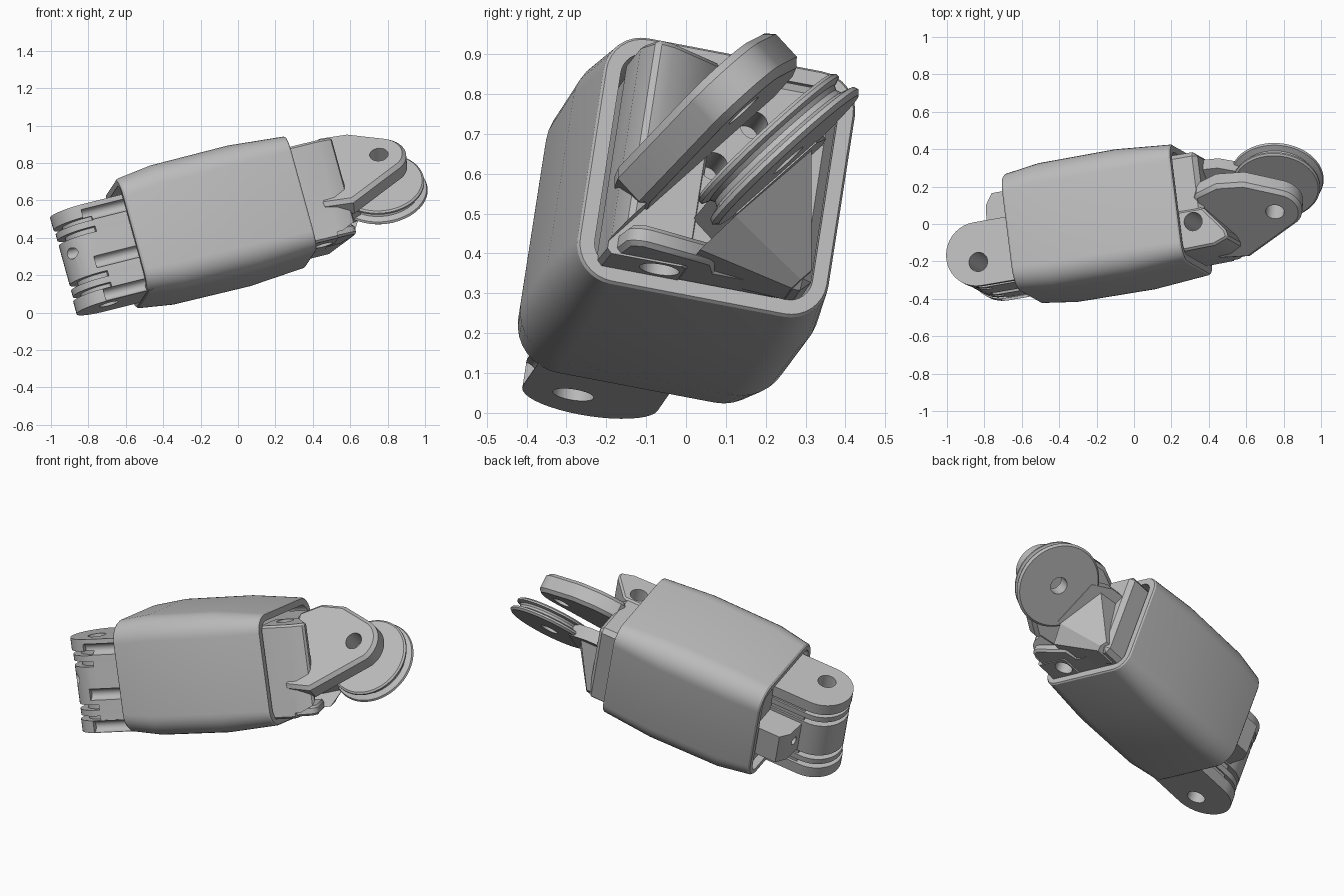
import bpy, bmesh
from math import sin, cos, pi, radians
from mathutils import Matrix, Vector

cube = bpy.data.objects.get("Cube")
if cube:
    bpy.data.objects.remove(cube, do_unlink=True)

mat = bpy.data.materials.new("matte grey")
mat.use_nodes = True
GREY = (0.5, 0.5, 0.5, 1)
mat.diffuse_color = GREY
mat.node_tree.nodes["Principled BSDF"].inputs["Base Color"].default_value = GREY


def frame(x, y, z, origin):
    m = Matrix((x, y, z)).transposed().to_4x4()
    m.translation = origin
    return m


# tilted frame of the whole part: x along the body, y across, z up
ax = Vector((0.957, 0.165, 0.238)).normalized()
up = Vector((-0.262, 0.148, 0.952))
up = (up - ax * up.dot(ax)).normalized()
BODY = frame(ax, up.cross(ax), up, (0, 0, 0.475))
# the far hinge is rolled about the long axis
t = radians(38)
HINGE = BODY @ frame((1, 0, 0), (0, sin(t), cos(t)), (0, -cos(t), sin(t)), (0, 0, 0))


def make(name, bm, matrix):
    bmesh.ops.recalc_face_normals(bm, faces=bm.faces)
    me = bpy.data.meshes.new(name)
    bm.to_mesh(me)
    bm.free()
    me.materials.append(mat)
    ob = bpy.data.objects.new(name, me)
    bpy.context.collection.objects.link(ob)
    ob.matrix_world = matrix
    return ob


def loft(name, loops, matrix, closed=False):
    """Skin a row of equal-length loops; cap the ends, or join last to first."""
    bm = bmesh.new()
    rings = [[bm.verts.new(p) for p in loop] for loop in loops]
    pairs = list(zip(rings, rings[1:]))
    if closed:
        pairs.append((rings[-1], rings[0]))
    else:
        bm.faces.new(rings[0])
        bm.faces.new(rings[-1])
    for a, b in pairs:
        for i in range(len(a)):
            j = (i + 1) % len(a)
            bm.faces.new((a[i], a[j], b[j], b[i]))
    return make(name, bm, matrix)


def prism(name, outline, z0, z1, matrix):
    return loft(name, [[(x, y, z) for x, y in outline] for z in (z0, z1)], matrix)


def arc(cx, cy, r, a0, a1, n=20):
    return [(cx + r * cos(radians(a0 + (a1 - a0) * i / n)),
             cy + r * sin(radians(a0 + (a1 - a0) * i / n))) for i in range(n + 1)]


def box(name, lo, hi, matrix):
    return prism(name, [(lo[0], lo[1]), (hi[0], lo[1]), (hi[0], hi[1]), (lo[0], hi[1])],
                 lo[2], hi[2], matrix)


def rod(p, axis, r, length, matrix):
    """Round cutter centred on p, along axis."""
    m = Vector(axis).to_track_quat('Z', 'Y').to_matrix().to_4x4()
    m.translation = p
    ob = prism("cutter", arc(0, 0, r, 0, 345, 23), -length / 2, length / 2, matrix @ m)
    ob.hide_render = True
    return ob


def finish(ob, cutters=(), bevel=0):
    """Bevel, cut, bake the result and shade."""
    if bevel:
        b = ob.modifiers.new("bevel", 'BEVEL')
        b.width, b.segments, b.angle_limit = bevel, 1, radians(40)
    for c in cutters:
        m = ob.modifiers.new("cut", 'BOOLEAN')
        m.operation, m.object, m.solver = 'DIFFERENCE', c, 'EXACT'
    bpy.context.view_layer.update()
    baked = bpy.data.meshes.new_from_object(ob.evaluated_get(bpy.context.evaluated_depsgraph_get()))
    ob.modifiers.clear()
    ob.data = baked
    for c in cutters:
        bpy.data.objects.remove(c, do_unlink=True)
    bpy.ops.object.select_all(action='DESELECT')
    ob.select_set(True)
    bpy.context.view_layer.objects.active = ob
    bpy.ops.object.shade_smooth_by_angle(angle=radians(30))


# barrel-shaped rounded-square sleeve, hollow
def ring(x, half, r):
    pts = []
    for k, (sy, sz) in enumerate(((1, 1), (-1, 1), (-1, -1), (1, -1))):
        pts += arc(sy * (half - r), sz * (half - r), r, 90 * k, 90 * k + 90, 8)
    return [(x, y + 0.016, z + 0.043) for y, z in pts]


stations = [(-0.61, 0.313, 0.11), (-0.6, 0.322, 0.12), (-0.41, 0.346, 0.13), (0.02, 0.349, 0.13),
            (0.325, 0.323, 0.1), (0.333, 0.317, 0.095), (0.333, 0.28, 0.06), (-0.61, 0.28, 0.06)]
finish(loft("sleeve", [ring(*s) for s in stations], BODY, closed=True))

# inner core filling the sleeve and showing at the far end
core = box("inner_core", (-0.58, -0.245, -0.235), (0.46, 0.28, 0.29), BODY)
finish(core, [rod((0.4, -0.1, 0), (0, 0, 1), 0.05, 1, BODY)]
       + [rod((0.46, b, a), (1, 0, 0), 0.035, 0.3, HINGE)
          for b, a in ((0.02, 0.03), (0.17, 0.04), (-0.04, -0.065))], bevel=0.025)

# front cheek running past the sleeve, trimmed flush with the inside of the ear
cheek = prism("front_cheek", [(0.3, -0.25), (0.5, -0.245), (0.58, -0.215), (0.57, -0.17), (0.46, -0.03), (0.3, -0.03)],
              -0.24, 0.3, BODY)
pocket = box("cutter", (0.465, -1, -1), (1, 1, 0.065), HINGE)
finish(cheek, [rod((0.4, -0.1, 0), (0, 0, 1), 0.05, 1, BODY), pocket], bevel=0.012)

# floor lip below the pocket
lip = [(0.4, -0.23), (0.56, -0.21), (0.58, -0.17), (0.52, 0.02), (0.4, 0.05)]
finish(prism("floor_lip", lip, -0.235, -0.18, BODY),
       [rod((0.4, -0.1, 0), (0, 0, 1), 0.05, 1, BODY)], bevel=0.012)

# near end: stacked knuckle leaves with grooves between
PX, PY = -0.81, -0.112      # pin
CY, FRONT = -0.068, -0.24   # centre of the rounded end, front edge


def leaf(r):
    return arc(PX, CY, r, 90, 270) + [(-0.55, CY - r), (-0.55, CY + r)]


layers = [(0.27, 0.2, 0.173), (0.2, 0.175, 0.125), (0.175, 0.14, 0.168), (0.14, 0.11, 0.125)]
pieces = [("middle_knuckle", -0.11, 0.11, 0.168)]
for side, s in (("upper", 1), ("lower", -1)):
    for i, (z1, z0, r) in enumerate(layers):
        kind = "leaf" if i % 2 == 0 else "groove"
        pieces.append((f"{side}_knuckle_{kind}_{i // 2 + 1}", min(s * z0, s * z1), max(s * z0, s * z1), r))
CHANNELS = (0.21, -0.05, -0.235)
for name, z0, z1, r in pieces:
    cuts = [rod((PX, PY, 0), (0, 0, 1), 0.052, 1, BODY)]
    cuts += [rod((-0.6, FRONT, z), (1, 0, 0), 0.033, 0.48, BODY)
             for z in CHANNELS if z0 - 0.03 < z < z1 + 0.03]
    if name == "middle_knuckle":
        cuts.append(rod((-0.96, PY - 0.06, 0.035), (1, 0, 0), 0.03, 0.2, BODY))
    finish(prism(name, leaf(r), z0, z1, BODY), cuts)
# solid web behind the grooves
finish(box("knuckle_web", (-0.79, FRONT + 0.004, -0.2), (-0.56, 0.09, 0.2), BODY),
       [rod((PX, PY, 0), (0, 0, 1), 0.052, 1, BODY)]
       + [rod((-0.6, FRONT, z), (1, 0, 0), 0.033, 0.48, BODY) for z in CHANNELS])

# rear stop block with its cord hole
stop = prism("rear_stop", [(-0.79, 0.04), (-0.775, 0.22), (-0.735, 0.28), (-0.55, 0.28), (-0.55, 0.04)],
             -0.1, 0.09, BODY)
finish(stop, [rod((-0.75, 0.16, 0), (1, 0, 0), 0.025, 0.2, BODY)])

# far end: flared ear
HX, HY = 0.82, 0.07
ear = [(0.42, -0.2), (0.59, -0.225)] + arc(HX, HY, 0.145, -50, 60, 16) + [(0.71, 0.3), (0.56, 0.32), (0.42, 0.27)]
finish(prism("ear", ear, 0.06, 0.178, HINGE), [rod((HX, HY, 0.1), (0, 0, 1), 0.05, 0.4, HINGE)], bevel=0.02)

# grooved pulley on the same pin, turned from a profile
profile = [(0.05, -0.022), (0.225, -0.022), (0.235, -0.03), (0.235, -0.04), (0.213, -0.048), (0.207, -0.06),
           (0.213, -0.074), (0.245, -0.084), (0.25, -0.096), (0.238, -0.108), (0.05, -0.108)]
pulley = loft("pulley", [[(HX - 0.007 + r * cos(k * pi / 32), HY + r * sin(k * pi / 32), z) for r, z in profile]
                         for k in range(64)], HINGE, closed=True)
finish(pulley)

# arm carrying the pulley
arm = [(0.42, -0.12), (0.66, -0.08), (0.66, 0.2), (0.54, 0.26), (0.42, 0.27)]
finish(prism("pulley_arm", arm, -0.112, -0.035, HINGE))

# sloping wedge under the pulley, fading into the corner of the core
wedge = [[(0.35, -0.2, -0.112), (0.58, -0.19, -0.112), (0.64, -0.08, -0.112), (0.58, 0.2, -0.112), (0.35, 0.22, -0.112)],
         [(0.35, -0.05, -0.33), (0.47, -0.05, -0.33), (0.48, -0.02, -0.33), (0.47, 0.02, -0.33), (0.35, 0.02, -0.33)]]
finish(loft("wedge", wedge, HINGE))
